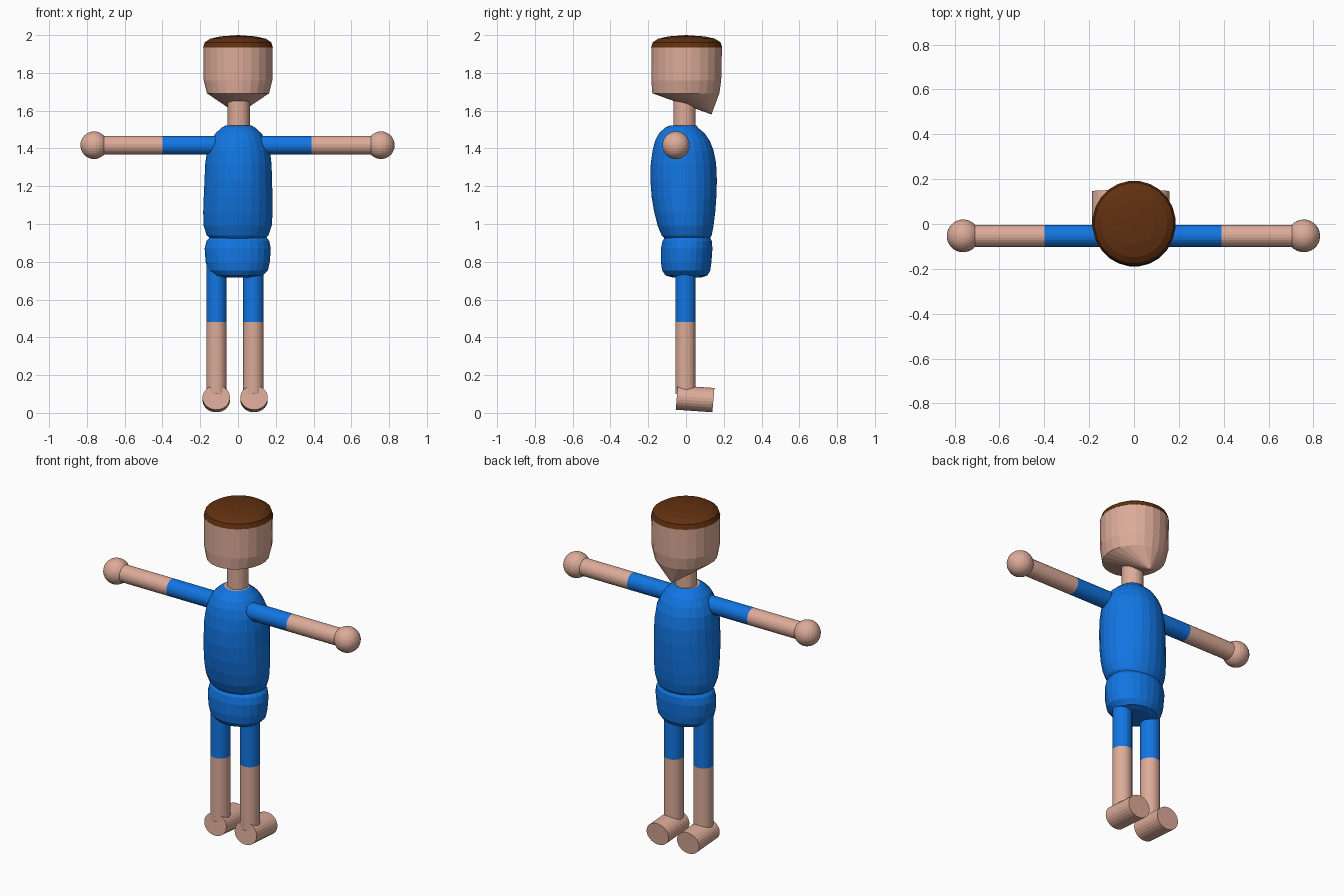
import bpy, bmesh, math
from mathutils import Matrix, Vector

if "Cube" in bpy.data.objects:
    bpy.data.objects.remove(bpy.data.objects["Cube"])


def material(name, rgb):
    m = bpy.data.materials.new(name)
    m.diffuse_color = (*rgb, 1)
    m.use_nodes = True
    m.node_tree.nodes["Principled BSDF"].inputs["Base Color"].default_value = m.diffuse_color
    return m


skin = material("skin", (0.72, 0.41, 0.32))
blue = material("blue cloth", (0.006, 0.18, 0.76))
brown = material("brown hair", (0.12, 0.03, 0.005))


def loft(name, rings, mats, rule=lambda c: 0, matrix=Matrix(), n=24):
    """Stack of ellipses (z, x0, x1, y0, y1); colour chosen by face centre."""
    bm = bmesh.new()
    loops = []
    for z, x0, x1, y0, y1 in rings:
        cx, cy, rx, ry = (x0 + x1) / 2, (y0 + y1) / 2, (x1 - x0) / 2, (y1 - y0) / 2
        if rx < 1e-6:
            loops.append([bm.verts.new((cx, cy, z))])
            continue
        angles = [2 * math.pi * (i + 0.5) / n for i in range(n)]
        loops.append([bm.verts.new((cx + rx * math.cos(a), cy + ry * math.sin(a), z))
                      for a in angles])
    for lo, hi in zip(loops, loops[1:]):
        for i in range(n):
            j = (i + 1) % n
            if len(lo) == 1:
                bm.faces.new((lo[0], hi[j], hi[i]))
            elif len(hi) == 1:
                bm.faces.new((lo[i], lo[j], hi[0]))
            else:
                bm.faces.new((lo[i], lo[j], hi[j], hi[i]))
    for loop in (loops[0], loops[-1]):
        if len(loop) > 1:
            bm.faces.new(loop)
    bmesh.ops.recalc_face_normals(bm, faces=bm.faces)
    for f in bm.faces:
        f.material_index = rule(f.calc_center_median())
    bm.transform(matrix)
    me = bpy.data.meshes.new(name)
    bm.to_mesh(me)
    bm.free()
    for m in mats:
        me.materials.append(m)
    ob = bpy.data.objects.new(name, me)
    bpy.context.collection.objects.link(ob)
    return ob


def tube(name, start, end, r, mats, split=None):
    """Round limb from start to end, changing colour at distance split."""
    a, b = Vector(start), Vector(end)
    stops = [0] + ([split] if split else []) + [(b - a).length]
    mat = Matrix.Translation(a) @ (b - a).to_track_quat('Z', 'Y').to_matrix().to_4x4()
    return loft(name, [(s, -r, r, -r, r) for s in stops], mats,
                lambda c: int(bool(split) and c.z > split), mat)


# Head: upright sides, with the underside drawn to a forward chin
loft("head", [(1.58, 0, 0, 0.135, 0.135),
              (1.692, -0.166, 0.166, -0.18, 0.178),
              (1.76, -0.183, 0.183, -0.185, 0.188),
              (1.936, -0.185, 0.185, -0.185, 0.192)], [skin])

# Hair: shallow cap
loft("hair", [(1.935, -0.186, 0.186, -0.186, 0.193),
              (1.962, -0.177, 0.177, -0.177, 0.184),
              (1.981, -0.148, 0.148, -0.148, 0.154),
              (1.993, -0.095, 0.095, -0.095, 0.1),
              (2.0, 0, 0, 0, 0)], [brown])

tube("neck", (0.004, -0.008, 1.49), (0.004, -0.008, 1.66), 0.059, [skin])

# Torso: rounded barrel with skin-coloured ends
loft("torso", [(0.903, -0.07, 0.07, -0.06, 0.075),
               (0.912, -0.135, 0.135, -0.105, 0.122),
               (0.94, -0.167, 0.163, -0.13, 0.137),
               (0.99, -0.183, 0.18, -0.151, 0.147),
               (1.06, -0.186, 0.185, -0.169, 0.156),
               (1.14, -0.183, 0.184, -0.183, 0.162),
               (1.23, -0.179, 0.182, -0.19, 0.165),
               (1.32, -0.175, 0.179, -0.188, 0.161),
               (1.39, -0.165, 0.17, -0.178, 0.147),
               (1.44, -0.145, 0.15, -0.165, 0.127),
               (1.48, -0.12, 0.125, -0.144, 0.1),
               (1.51, -0.088, 0.092, -0.112, 0.064),
               (1.522, -0.065, 0.072, -0.085, 0.055)], [blue, skin],
     lambda c: int(c.z > 1.521 or c.z < 0.9035))

# Hips
loft("hips", [(0.718, -0.09, 0.09, -0.075, 0.085),
              (0.728, -0.132, 0.132, -0.11, 0.115),
              (0.755, -0.16, 0.16, -0.128, 0.13),
              (0.8, -0.173, 0.17, -0.134, 0.136),
              (0.87, -0.178, 0.175, -0.134, 0.141),
              (0.91, -0.168, 0.167, -0.126, 0.138),
              (0.932, -0.15, 0.15, -0.11, 0.125),
              (0.94, -0.11, 0.11, -0.08, 0.09)], [blue])

for side, s, hand_x, cuff, leg_x, foot_x in (("left", -1, -0.762, 0.4, -0.114, -0.115),
                                             ("right", 1, 0.757, 0.39, 0.081, 0.085)):
    # Arm with short sleeve, and ball hand
    tube(side + "_arm", (s * 0.08, -0.053, 1.417), (hand_x, -0.053, 1.417), 0.05,
         [blue, skin], cuff - 0.08)
    balls = []
    for k in range(17):
        t = math.pi * k / 16
        r = 0.073 * math.sin(t)
        balls.append((-0.073 * math.cos(t), -r, r, -r, r))
    loft(side + "_hand", balls, [skin],
         matrix=Matrix.Translation((hand_x, -0.053, 1.417)))
    # Leg with shorts, and slanted cylinder foot
    tube(side + "_leg", (leg_x, -0.002, 0.78), (leg_x, -0.002, 0.1), 0.054,
         [blue, skin], 0.3)
    foot = tube(side + "_foot", (0, -0.049, 0.082), (0, 0.145, 0.067), 0.073, [skin])
    foot.data.transform(Matrix.Translation((foot_x, 0, 0.008)) @ Matrix.Diagonal((1, 1, 0.89, 1)))
